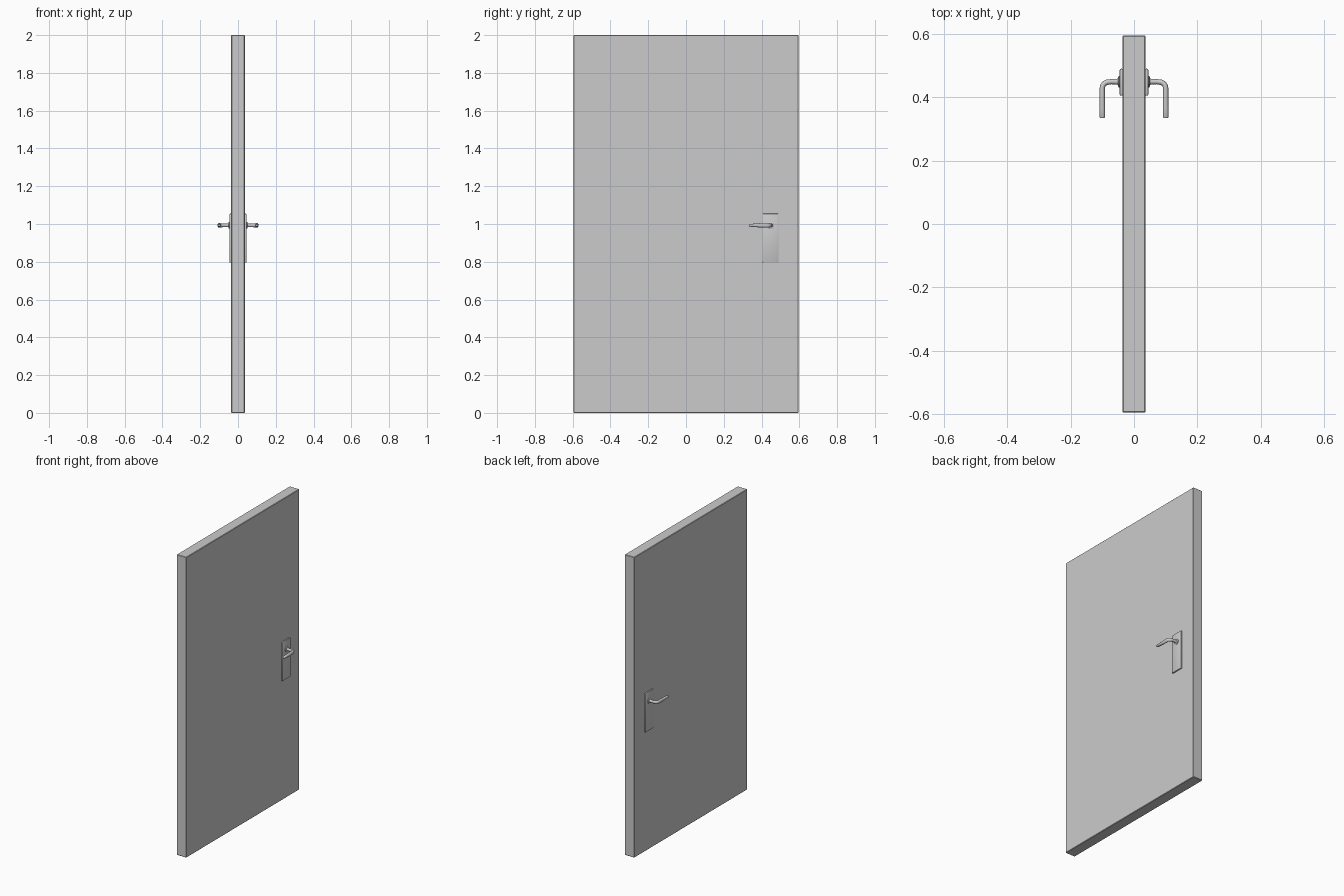
import bpy, bmesh, math
from mathutils import Vector

if "Cube" in bpy.data.objects:
    bpy.data.objects.remove(bpy.data.objects["Cube"])


def finish(name, bm, angle=30):
    bmesh.ops.recalc_face_normals(bm, faces=bm.faces)
    me = bpy.data.meshes.new(name)
    bm.to_mesh(me)
    bm.free()
    ob = bpy.data.objects.new(name, me)
    bpy.context.collection.objects.link(ob)
    bpy.context.view_layer.objects.active = ob
    ob.select_set(True)
    bpy.ops.object.shade_smooth_by_angle(angle=math.radians(angle))
    ob.select_set(False)
    return ob


def box(name, lo, hi, bevel, segments=1):
    bm = bmesh.new()
    bmesh.ops.create_cube(bm, size=1)
    for v in bm.verts:
        v.co = [(a + b) / 2 + c * (b - a) for a, b, c in zip(lo, hi, v.co)]
    bmesh.ops.bevel(bm, geom=bm.edges[:], offset=bevel, segments=segments,
                    profile=0.5, affect='EDGES')
    return finish(name, bm)


def sweep(name, stations, z, sides=20):
    """Elliptical tube in a level plane; stations are x, y, half width, half height, dz."""
    bm = bmesh.new()
    pts = [Vector(s[:2]) for s in stations]
    rings = []
    for i, (x, y, w, h, dz) in enumerate(stations):
        d = (pts[min(i + 1, len(pts) - 1)] - pts[max(i - 1, 0)]).normalized()
        ring = []
        for k in range(sides):
            a = 2 * math.pi * k / sides
            c = w * math.cos(a)
            ring.append(bm.verts.new((x - d.y * c, y + d.x * c, z + dz + h * math.sin(a))))
        rings.append(ring)
    for r, s in zip(rings, rings[1:]):
        for k in range(sides):
            bm.faces.new((r[k], r[(k + 1) % sides], s[(k + 1) % sides], s[k]))
    bm.faces.new(rings[0])
    bm.faces.new(rings[-1])
    return finish(name, bm, 40)


# Door slab
door = box("door_slab", (-0.036, -0.595, 0), (0.036, 0.595, 2), 0.003)

# Lever path: neck, rounded elbow, then the grip
lever = [(0.044, 0.449, 0.011, 0.011, 0), (0.056, 0.449, 0.009, 0.0095, 0),
         (0.072, 0.449, 0.008, 0.009, 0)]
for k in range(7):
    a = math.radians(90 - 15 * k)
    lever.append((0.080 + 0.020 * math.cos(a), 0.428 + 0.020 * math.sin(a),
                  0.0085, 0.010 + 0.0004 * k, 0))
lever += [(0.100, 0.395, 0.009, 0.0115, 0), (0.100, 0.365, 0.009, 0.009, 0),
          (0.100, 0.338, 0.009, 0.007, 0), (0.100, 0.334, 0.007, 0.005, 0)]

# Collar profile around the neck
collar = [(0.044, 0.449, 0.018, 0.018, 0), (0.048, 0.449, 0.018, 0.018, 0),
          (0.050, 0.449, 0.015, 0.015, 0)]

# One set of hardware, mirrored to the other face
parts = [box("handle_plate", (0.034, 0.405, 0.795), (0.045, 0.49, 1.055), 0.004, 2),
         sweep("handle_collar", collar, 0.993),
         sweep("handle_lever", lever, 0.993)]
for p in parts:
    m = p.modifiers.new("both_sides", 'MIRROR')
    m.use_axis = (True, False, False)
    m.use_mirror_merge = False
